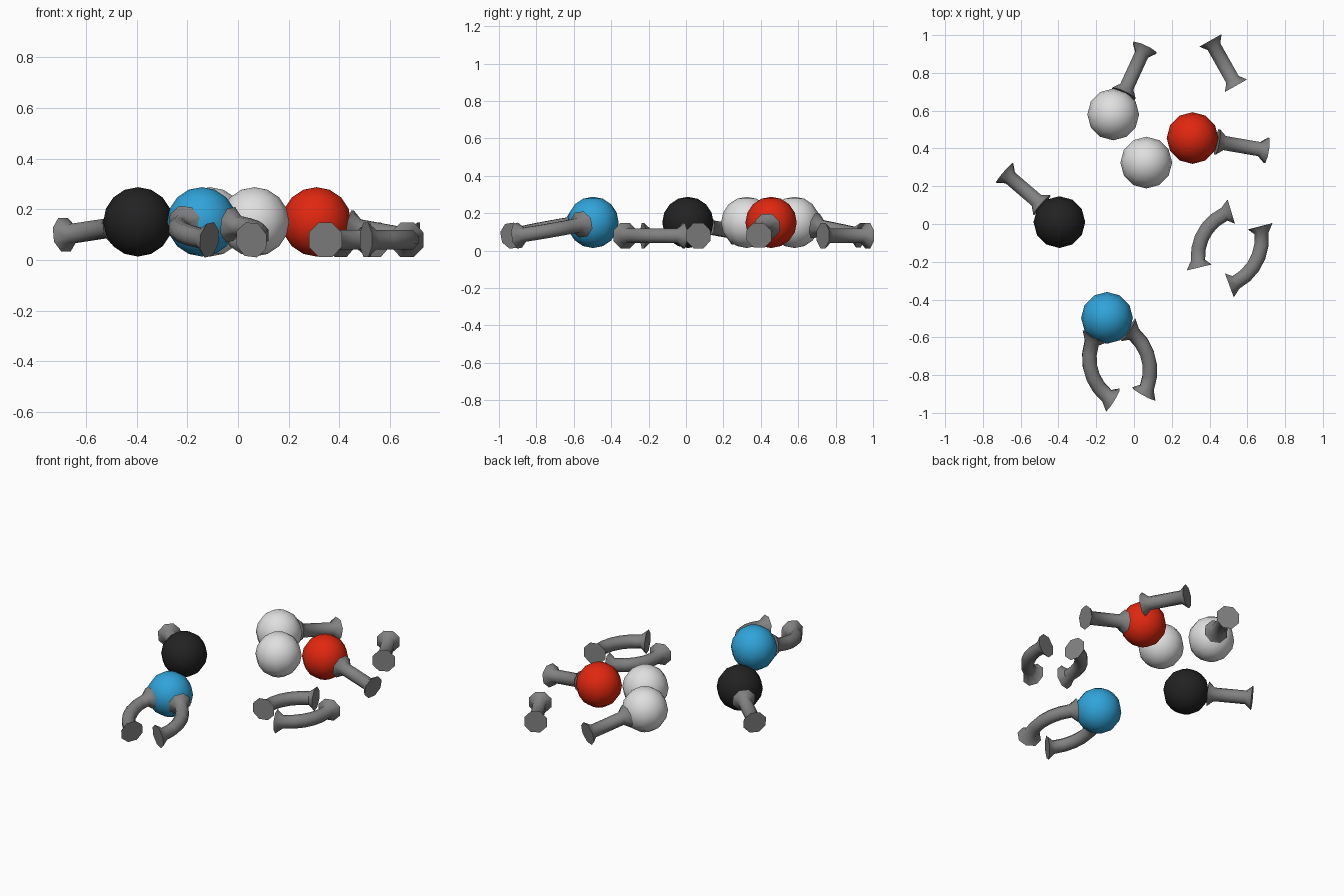
import bpy, bmesh, math
from mathutils import Vector, Matrix

if "Cube" in bpy.data.objects:
    bpy.data.objects.remove(bpy.data.objects["Cube"])


def material(name, rgb):
    m = bpy.data.materials.new(name)
    m.diffuse_color = (*rgb, 1)
    m.use_nodes = True
    m.node_tree.nodes["Principled BSDF"].inputs["Base Color"].default_value = m.diffuse_color
    return m


GREY = material("grey", (0.22, 0.22, 0.22))
BLACK = material("black", (0.016, 0.016, 0.016))
WHITE = material("white", (0.74, 0.74, 0.74))
RED = material("red", (0.75, 0.02, 0.005))
BLUE = material("blue", (0.03, 0.37, 0.70))

SIDES = 8
TUBE_R, FLARE_R, FLARE_L = 0.041, 0.073, 0.038


def finish(bm, name, mat, angle):
    me = bpy.data.meshes.new(name)
    bm.to_mesh(me)
    bm.free()
    me.materials.append(mat)
    ob = bpy.data.objects.new(name, me)
    bpy.context.collection.objects.link(ob)
    bpy.ops.object.select_all(action='DESELECT')
    ob.select_set(True)
    bpy.context.view_layer.objects.active = ob
    bpy.ops.object.shade_smooth_by_angle(angle=math.radians(angle))
    return ob


def ball(name, mat, x, y):
    bm = bmesh.new()
    bmesh.ops.create_uvsphere(bm, u_segments=12, v_segments=8, radius=0.137,
                              matrix=Matrix.Translation((x, y, 0.151)))
    finish(bm, name, mat, 60)


def connector(name, a, b, sag=0.0):
    """Flared tube from a to b; sag bows it to the left of the direction a->b."""
    a, b = Vector(a), Vector(b)
    chord = b - a
    c = chord.length
    d = chord.normalized()
    side = Vector((0, 0, 1)).cross(d).normalized()
    normal = d.cross(side)
    half = 2 * math.atan(2 * sag / c)            # half of the arc angle
    length = c if sag == 0 else c * half / math.sin(half)
    f = FLARE_L / length
    n = 5 if sag else 1
    stations = [(0, FLARE_R)] + [(f + (1 - 2 * f) * i / n, TUBE_R) for i in range(n + 1)] + [(1, FLARE_R)]
    bm = bmesh.new()
    rings = []
    for t, r in stations:
        ang = half * (1 - 2 * t)
        if sag:
            rad = c / 2 / math.sin(half)
            p = (a + b) / 2 - d * rad * math.sin(ang) + side * rad * (math.cos(ang) - math.cos(half))
        else:
            p = a + chord * t
        out = side * math.cos(ang) - d * math.sin(ang)
        rings.append([bm.verts.new(p + r * (out * math.cos(q) + normal * math.sin(q)))
                      for q in (2 * math.pi * (k + 0.5) / SIDES for k in range(SIDES))])
    for r0, r1 in zip(rings, rings[1:]):
        for k in range(SIDES):
            j = (k + 1) % SIDES
            bm.faces.new((r0[k], r0[j], r1[j], r1[k]))
    bm.faces.new(rings[0])
    bm.faces.new(rings[-1])
    bmesh.ops.recalc_face_normals(bm, faces=bm.faces)
    finish(bm, name, GREY, 50)


# Balls
ball("black_ball", BLACK, -0.395, 0.01)
ball("white_ball_back", WHITE, -0.11, 0.58)
ball("white_ball_front", WHITE, 0.065, 0.325)
ball("red_ball", RED, 0.31, 0.455)
ball("blue_ball", BLUE, -0.143, -0.497)

# Straight connectors
connector("straight_connector_loose", (0.405, 0.972, 0.08), (0.54, 0.732, 0.08))
connector("straight_connector_white", (-0.055, 0.69, 0.133), (0.057, 0.933, 0.082))
connector("straight_connector_red", (0.44, 0.435, 0.13), (0.702, 0.39, 0.082))
connector("straight_connector_black", (-0.487, 0.10, 0.13), (-0.685, 0.27, 0.10))

# Bent connectors
SAG = 0.068
connector("bent_connector_loose_left", (0.345, -0.23, 0.08), (0.515, 0.066, 0.08), SAG)
connector("bent_connector_loose_right", (0.668, -0.012, 0.08), (0.505, -0.325, 0.08), SAG)
connector("bent_connector_blue_left", (-0.113, -0.932, 0.08), (-0.21, -0.595, 0.145), SAG)
connector("bent_connector_blue_right", (-0.03, -0.56, 0.14), (0.053, -0.90, 0.08), SAG)
